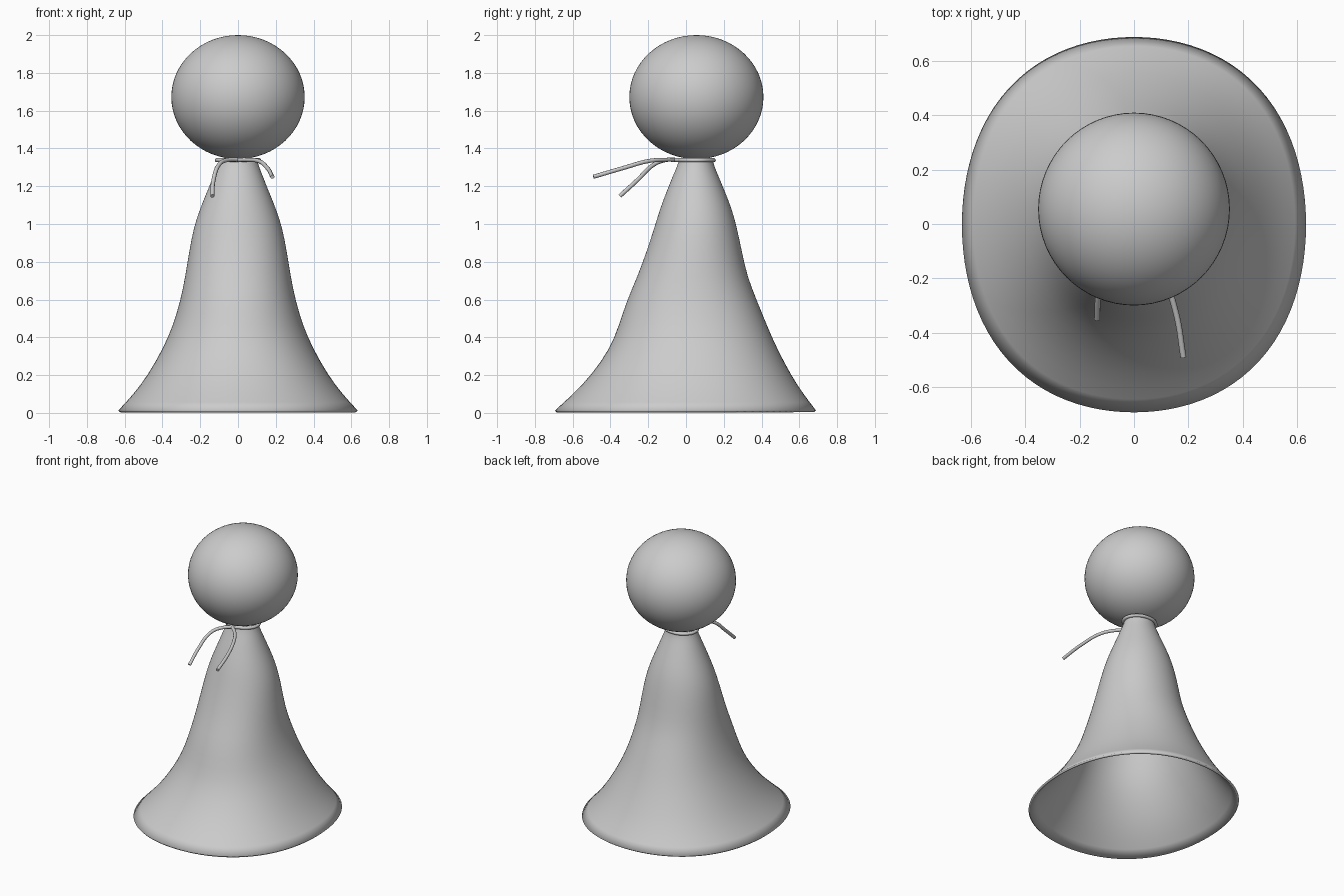
import bpy, bmesh, math

if "Cube" in bpy.data.objects:
    bpy.data.objects.remove(bpy.data.objects["Cube"])

CENTRE_Y = 0.055

# head: slightly flattened ball
bpy.ops.mesh.primitive_uv_sphere_add(segments=64, ring_count=32, radius=1,
                                     location=(0, CENTRE_Y, 1.672))
head = bpy.context.object
head.name = "head"
head.scale = (0.353, 0.355, 0.328)
bpy.ops.object.shade_smooth()

# robe: flared cloth lofted from rings (z, half width, front y, back y)
RINGS = [
    (0.013, 0.635, -0.695, 0.690),
    (0.10, 0.553, -0.598, 0.622),
    (0.20, 0.478, -0.502, 0.557),
    (0.34, 0.398, -0.403, 0.483),
    (0.46, 0.345, -0.357, 0.430),
    (0.60, 0.304, -0.312, 0.374),
    (0.72, 0.280, -0.258, 0.325),
    (0.86, 0.258, -0.207, 0.295),
    (0.98, 0.235, -0.168, 0.270),
    (1.08, 0.202, -0.138, 0.243),
    (1.18, 0.160, -0.100, 0.203),
    (1.27, 0.125, -0.063, 0.165),
    (1.31, 0.109, -0.045, 0.148),
    (1.35, 0.098, -0.035, 0.142),
]
SEGMENTS = 48
bm = bmesh.new()
loops = []
for z, half, front, back in RINGS:
    cy, ry = (front + back) / 2, (back - front) / 2
    loop = []
    for i in range(SEGMENTS):
        a = 2 * math.pi * i / SEGMENTS
        # slightly squared oval toward the hem
        bulge = 1 + 0.03 * math.sin(2 * a) ** 2 * (1 - z / 1.35)
        loop.append(bm.verts.new((half * bulge * math.cos(a),
                                  cy + ry * bulge * math.sin(a), z)))
    loops.append(loop)
for low, high in zip(loops, loops[1:]):
    for i in range(SEGMENTS):
        j = (i + 1) % SEGMENTS
        bm.faces.new((low[i], low[j], high[j], high[i]))
mesh = bpy.data.meshes.new("robe")
bm.to_mesh(mesh)
bm.free()
robe = bpy.data.objects.new("robe", mesh)
bpy.context.collection.objects.link(robe)
smooth = robe.modifiers.new("smooth", 'SUBSURF')
smooth.levels = smooth.render_levels = 1
thick = robe.modifiers.new("cloth", 'SOLIDIFY')
thick.thickness = 0.015
thick.offset = -1
mesh.polygons.foreach_set("use_smooth", [True] * len(mesh.polygons))


# cords: round tubes along smooth paths
def cord(name, points, radius=0.011, closed=False):
    curve = bpy.data.curves.new(name, 'CURVE')
    curve.dimensions = '3D'
    curve.bevel_depth = radius
    curve.bevel_resolution = 3
    curve.use_fill_caps = True
    spline = curve.splines.new('BEZIER')
    spline.bezier_points.add(len(points) - 1)
    for bp, p in zip(spline.bezier_points, points):
        bp.co = p
        bp.handle_left_type = bp.handle_right_type = 'AUTO'
    spline.use_cyclic_u = closed
    obj = bpy.data.objects.new(name, curve)
    bpy.context.collection.objects.link(obj)
    return obj


# neck tie
cord("neck_cord", [(0.112 * math.cos(k * math.pi / 4),
                    CENTRE_Y + 0.092 * math.sin(k * math.pi / 4), 1.338)
                   for k in range(8)], closed=True)
cord("cord_end_right", [(-0.04, -0.03, 1.338), (0.05, -0.11, 1.34),
                        (0.11, -0.20, 1.333), (0.155, -0.33, 1.297),
                        (0.182, -0.49, 1.25)])
cord("cord_end_left", [(0.04, -0.03, 1.338), (-0.06, -0.11, 1.338),
                       (-0.10, -0.17, 1.315), (-0.13, -0.26, 1.23),
                       (-0.136, -0.35, 1.148)])
